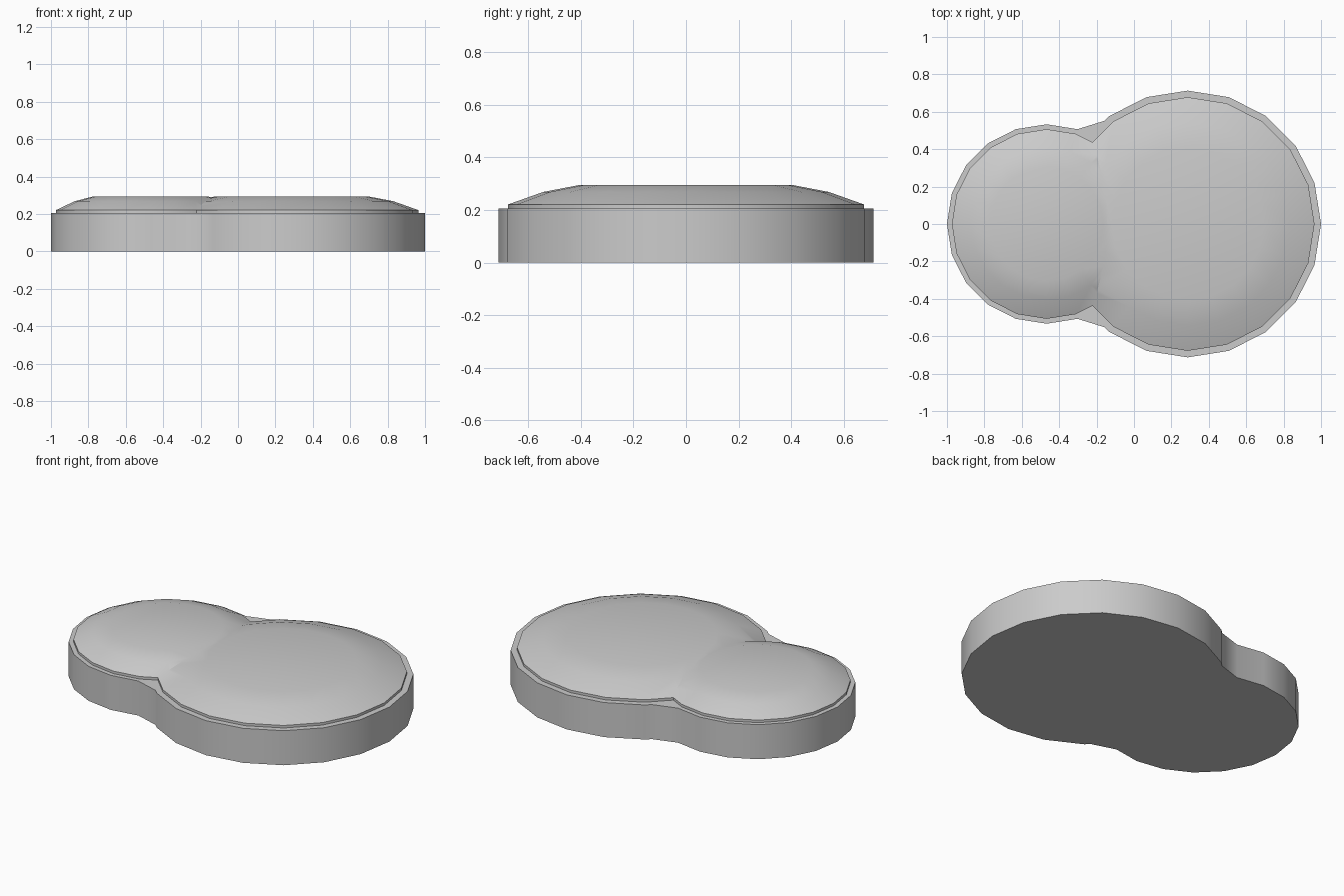
import bpy
import bmesh
from math import cos, sin, pi

if "Cube" in bpy.data.objects:
    bpy.data.objects.remove(bpy.data.objects["Cube"])

SIDES = 20
BIG_X, BIG_R = 0.287, 0.713
SMALL_X, SMALL_R = -0.467, 0.533


def ring_point(cx, r, i):
    a = 2 * pi * i / SIDES
    return (cx + r * cos(a), r * sin(a))


def make_object(name, bm):
    bmesh.ops.recalc_face_normals(bm, faces=bm.faces)
    mesh = bpy.data.meshes.new(name)
    bm.to_mesh(mesh)
    bm.free()
    obj = bpy.data.objects.new(name, mesh)
    bpy.context.collection.objects.link(obj)
    return obj


def smooth(obj):
    bpy.ops.object.select_all(action='DESELECT')
    obj.select_set(True)
    bpy.context.view_layer.objects.active = obj
    bpy.ops.object.shade_smooth_by_angle(angle=pi / 6)


def make_dome(name, cx, profile):
    """Stack of rings, given as (radius, height), closed at both ends."""
    bm = bmesh.new()
    rings = [[bm.verts.new((*ring_point(cx, r, i), z)) for i in range(SIDES)]
             for r, z in profile]
    for lo, hi in zip(rings, rings[1:]):
        for i in range(SIDES):
            j = (i + 1) % SIDES
            bm.faces.new((lo[i], lo[j], hi[j], hi[i]))
    bm.faces.new(rings[0][::-1])
    bm.faces.new(rings[-1])
    return make_object(name, bm)


# Base slab: two joined round outlines with a short bridge at the waist
half = [ring_point(BIG_X, BIG_R, i) for i in range(0, 8)]
half += [(-0.16, 0.551)]
half += [ring_point(SMALL_X, SMALL_R, i) for i in range(4, 11)]
outline = half + [(x, -y) for x, y in half[-2:0:-1]]
bm = bmesh.new()
bottom = bm.faces.new([bm.verts.new((x, y, 0)) for x, y in outline])
side = bmesh.ops.extrude_face_region(bm, geom=[bottom], use_keep_orig=True)
top_verts = [g for g in side['geom'] if isinstance(g, bmesh.types.BMVert)]
bmesh.ops.translate(bm, verts=top_verts, vec=(0, 0, 0.206))
base = make_object("base", bm)
smooth(base)

# Domed top: a large and a small dome of the same height, merged
profile = [(0.678, 0.2), (0.678, 0.221), (0.543, 0.269), (0.407, 0.295)]
ratio = SMALL_R / BIG_R
dome = make_dome("domed_top", BIG_X, profile)
small = make_dome("small_dome", SMALL_X, [(r * ratio, z) for r, z in profile])
union = dome.modifiers.new("join_domes", 'BOOLEAN')
union.operation = 'UNION'
union.solver = 'EXACT'
union.object = small
bpy.context.view_layer.objects.active = dome
bpy.ops.object.modifier_apply(modifier=union.name)
bpy.data.objects.remove(small)
smooth(dome)
